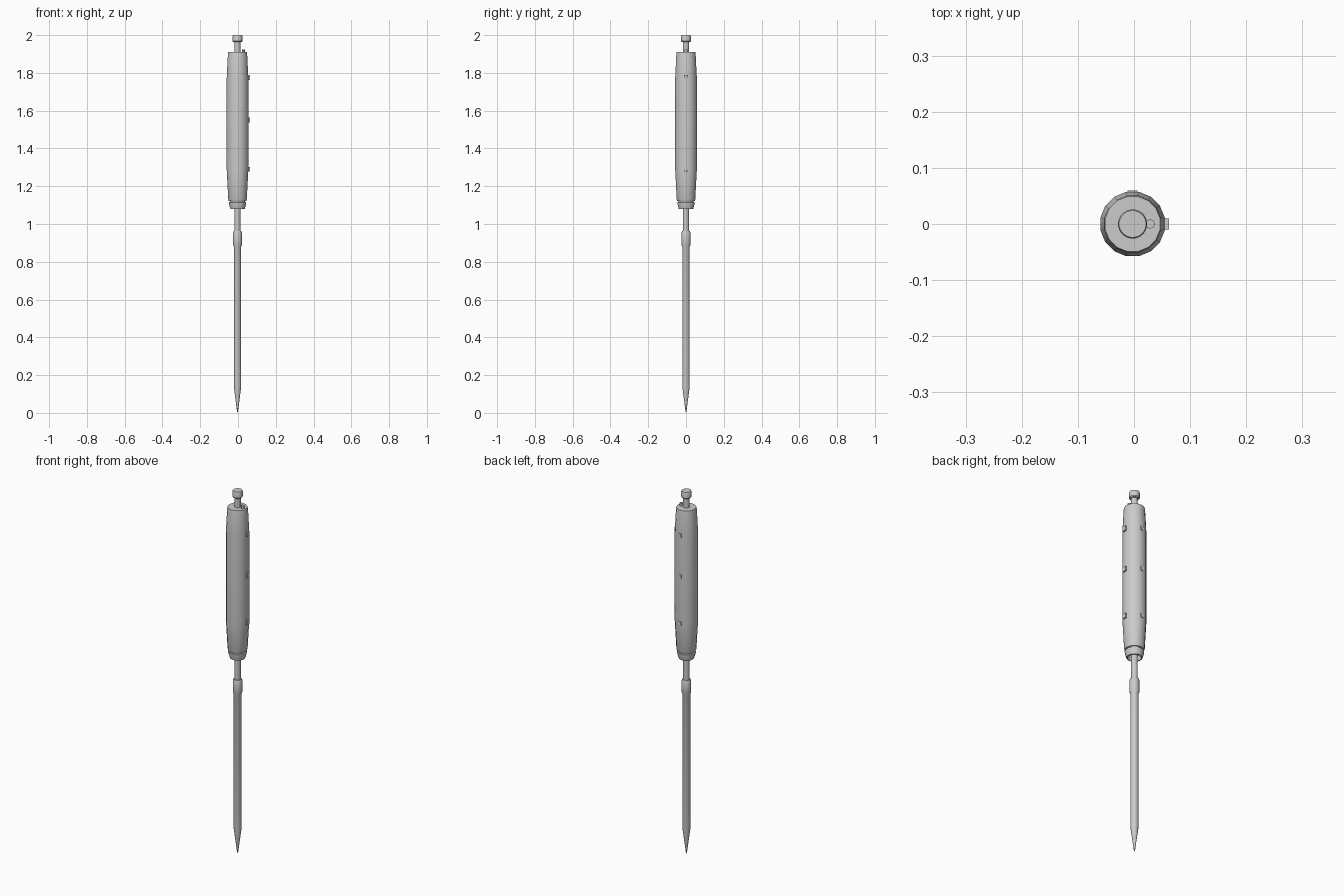
import bpy, bmesh, math

if "Cube" in bpy.data.objects:
    bpy.data.objects.remove(bpy.data.objects["Cube"])

CX = -0.0025  # axis offset: the side lugs only stick out towards +x


def lathe(name, profile, sides, x=CX, y=0.0):
    """Revolve (radius, z) points; zero radius makes a pole."""
    bm = bmesh.new()
    rings = []
    for r, z in profile:
        if r == 0:
            rings.append([bm.verts.new((x, y, z))])
            continue
        rings.append([bm.verts.new((x + r * math.cos(a), y + r * math.sin(a), z))
                      for a in ((i + 0.5) * math.tau / sides for i in range(sides))])
    for lo, hi in zip(rings, rings[1:]):
        for i in range(sides):
            j = (i + 1) % sides
            if len(lo) == 1:
                bm.faces.new((lo[0], hi[j], hi[i]))
            elif len(hi) == 1:
                bm.faces.new((lo[i], lo[j], hi[0]))
            else:
                bm.faces.new((lo[i], lo[j], hi[j], hi[i]))
    bmesh.ops.recalc_face_normals(bm, faces=bm.faces)
    mesh = bpy.data.meshes.new(name)
    bm.to_mesh(mesh)
    bm.free()
    ob = bpy.data.objects.new(name, mesh)
    bpy.context.collection.objects.link(ob)
    bpy.ops.object.select_all(action='DESELECT')
    ob.select_set(True)
    bpy.context.view_layer.objects.active = ob
    bpy.ops.object.shade_smooth_by_angle(angle=math.radians(30))
    return ob


def box(name, center, size):
    bpy.ops.mesh.primitive_cube_add(size=1, location=center)
    ob = bpy.context.object
    ob.name = name
    ob.scale = size
    return ob


# pointed sleeve with a thicker collar
lathe("pointed_sleeve", [(0, 0), (0.003, 0.01), (0.020, 0.14), (0.020, 0.88),
                         (0.024, 0.89), (0.024, 0.955), (0.021, 0.962), (0, 0.962)], 16)

# rod between sleeve and handle
lathe("rod", [(0, 0.95), (0.016, 0.95), (0.016, 1.13), (0, 1.13)], 16)

# lower end cap, recessed from below
lathe("end_cap", [(0, 1.105), (0.028, 1.105), (0.034, 1.08), (0.039, 1.08),
                  (0.047, 1.108), (0.047, 1.115), (0.041, 1.117), (0.041, 1.13), (0, 1.13)], 16)

# barrel body
lathe("barrel", [(0, 1.122), (0.047, 1.122), (0.050, 1.13), (0.0585, 1.29),
                 (0.0585, 1.77), (0.052, 1.90), (0.050, 1.91), (0, 1.91)], 16)

# plunger stem and knob
lathe("plunger_stem", [(0, 1.90), (0.016, 1.90), (0.016, 1.97), (0, 1.97)], 20)
lathe("plunger_knob", [(0, 1.963), (0.022, 1.963), (0.026, 1.968), (0.026, 1.995),
                       (0.024, 2.0), (0, 2.0)], 24)

# small pin beside the stem
lathe("release_pin", [(0, 1.90), (0.008, 1.90), (0.008, 1.925), (0, 1.925)], 12, x=0.029)

# lugs on the side, low pads on the back
for i, z in enumerate((1.29, 1.55, 1.775)):
    box(f"side_lug_{i + 1}", (0.0525, 0, z), (0.020, 0.020, 0.025))
    box(f"back_pad_{i + 1}", (CX, 0.0525, z), (0.018, 0.014, 0.022))
